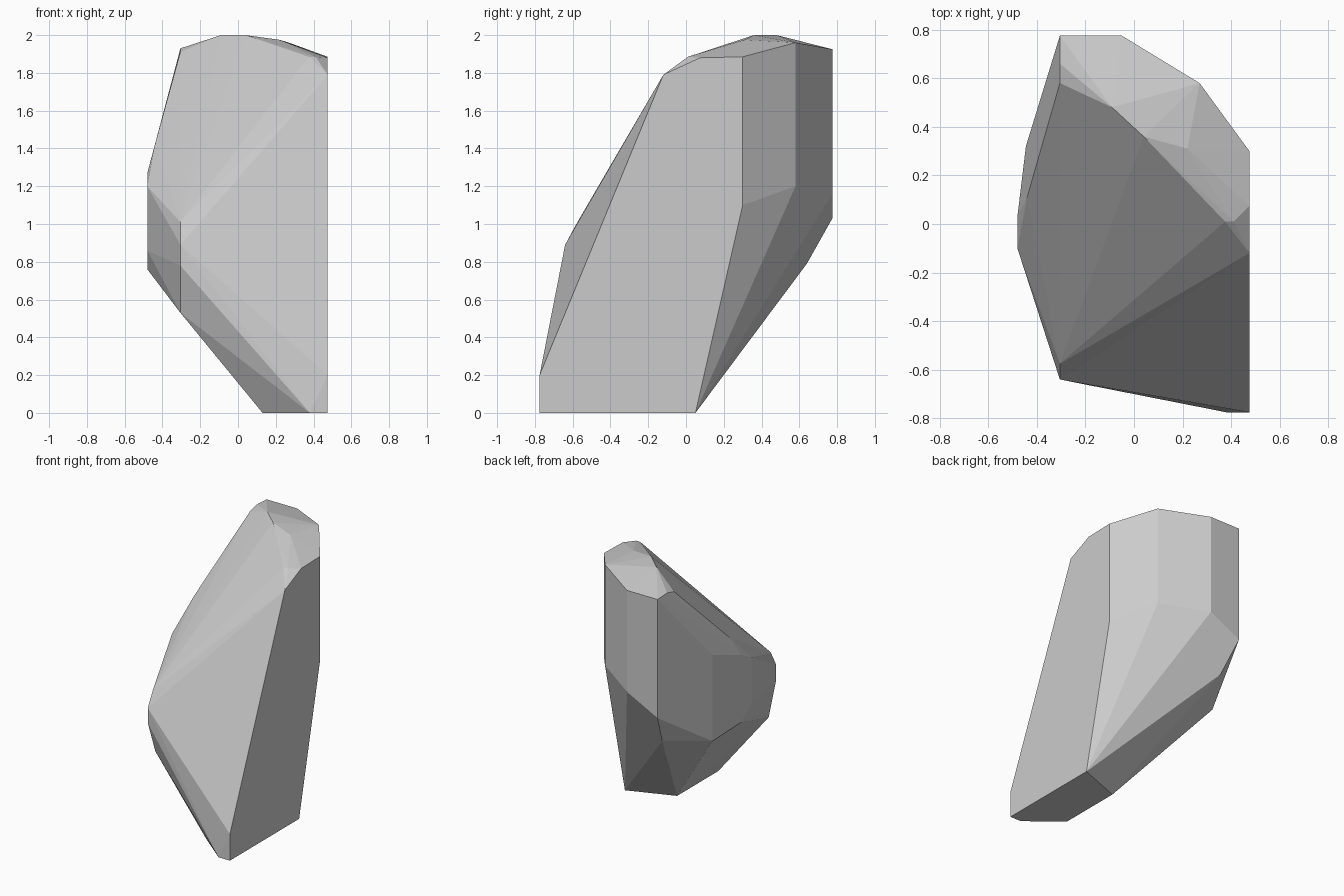
import bpy, bmesh

if "Cube" in bpy.data.objects:
    bpy.data.objects.remove(bpy.data.objects["Cube"])

# Outlines of the cut planes of the boulder
right_side = [(-.775, 0), (-.775, .2), (-.12, 1.79), (.075, 1.88),
              (.3, 1.885), (.3, 1.1), (.05, 0)]                      # y, z
base = [(.13, -.08), (.13, -.57), (.38, -.775)]                       # x, y
front_ridge = [(-.64, .89), (-.64, .78), (-.575, 1.01), (-.55, .53)]  # y, z
# Upright corners: x, y, bottom z, top z
uprights = [(.27, .58, 1.2, 1.96), (-.05, .775, 1.16, 1.925),
            (-.305, .775, 1.03, 1.925), (-.445, .32, .72, 1.37),
            (-.48, .03, .76, 1.27), (-.48, -.1, .86, 1.2)]
# Crown chips and small corners
chips = [(-.09, .48, 2), (.04, .36, 2), (.22, .31, 1.975), (.375, .01, 1.885),
         (.41, .01, 1.885), (-.305, .66, 1.93), (-.305, .58, 1.91),
         (-.44, .11, 1.42), (-.25, .64, .79)]

points = [(.475, y, z) for y, z in right_side]
points += [(x, y, 0) for x, y in base]
points += [(-.305, y, z) for y, z in front_ridge]
for x, y, low, high in uprights:
    points += [(x, y, low), (x, y, high)]
points += chips

# Wrap the corners in one faceted boulder
bm = bmesh.new()
for p in points:
    bm.verts.new(p)
bmesh.ops.convex_hull(bm, input=bm.verts[:])
loose = [v for v in bm.verts if not v.link_faces]
bmesh.ops.delete(bm, geom=loose, context='VERTS')
bmesh.ops.recalc_face_normals(bm, faces=bm.faces[:])
mesh = bpy.data.meshes.new("boulder")
bm.to_mesh(mesh)
bm.free()

# Single stone colour
stone = bpy.data.materials.new("stone_grey")
stone.diffuse_color = (.6, .6, .6, 1)
stone.use_nodes = True
stone.node_tree.nodes["Principled BSDF"].inputs["Base Color"].default_value = stone.diffuse_color
mesh.materials.append(stone)
boulder = bpy.data.objects.new("boulder", mesh)
bpy.context.collection.objects.link(boulder)
